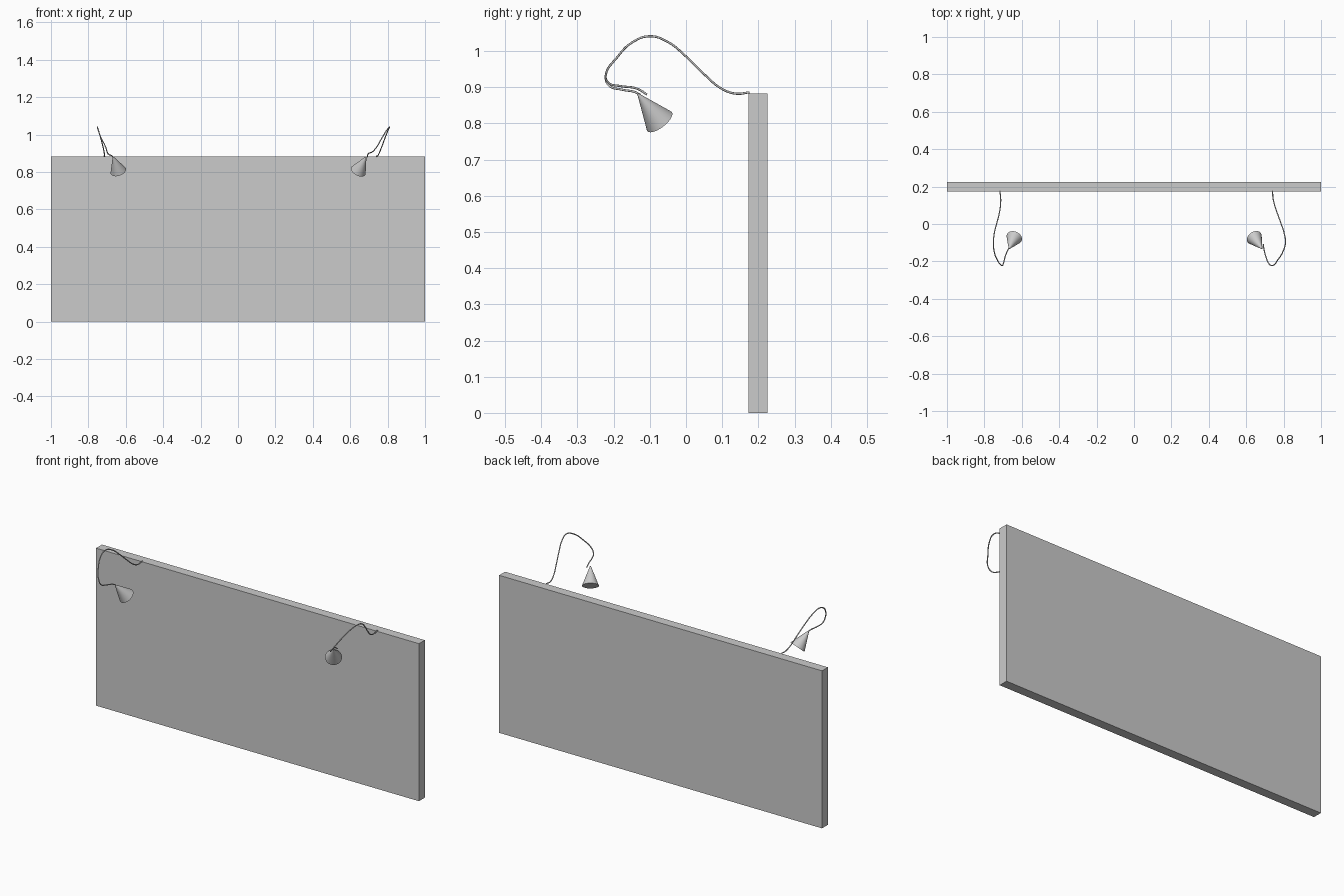
import bpy
from mathutils import Vector

if "Cube" in bpy.data.objects:
    bpy.data.objects.remove(bpy.data.objects["Cube"])


def board(name, lo, hi):
    lo, hi = Vector(lo), Vector(hi)
    bpy.ops.mesh.primitive_cube_add(size=1, location=(lo + hi) / 2)
    ob = bpy.context.object
    ob.name = name
    ob.scale = hi - lo
    bpy.ops.object.transform_apply(location=False, rotation=False, scale=True)


def shade(name, apex, base, radius):
    # cone whose tip sits at apex and whose mouth is centred on base
    apex, base = Vector(apex), Vector(base)
    axis = apex - base
    bpy.ops.mesh.primitive_cone_add(vertices=32, radius1=radius, radius2=0.002,
                                    depth=axis.length, location=(apex + base) / 2)
    ob = bpy.context.object
    ob.name = name
    ob.rotation_euler = axis.to_track_quat('Z', 'Y').to_euler()
    bpy.ops.object.shade_smooth_by_angle()


def arm(name, points, radius=0.003):
    cu = bpy.data.curves.new(name, 'CURVE')
    cu.dimensions = '3D'
    cu.bevel_depth = radius
    cu.bevel_resolution = 2
    cu.use_fill_caps = True
    cu.resolution_u = 6
    sp = cu.splines.new('BEZIER')
    sp.bezier_points.add(len(points) - 1)
    for bp, co in zip(sp.bezier_points, points):
        bp.co = co
        bp.handle_left_type = bp.handle_right_type = 'AUTO'
    ob = bpy.data.objects.new(name, cu)
    bpy.context.collection.objects.link(ob)


# Sign panel
board("panel", (-1, 0.173, 0), (1, 0.225, 0.882))

# Shared side profile (y, z) of the bent arms, from panel to the front bend
profile = [(0.175, 0.886), (0.14, 0.882), (0.10, 0.895), (0.05, 0.936), (0.0, 0.985),
           (-0.05, 1.025), (-0.10, 1.041), (-0.15, 1.023), (-0.19, 0.983), (-0.222, 0.932)]
left_x = [-0.717, -0.713, -0.714, -0.722, -0.735, -0.747, -0.752, -0.747, -0.732, -0.707]
right_x = [0.741, 0.743, 0.752, 0.769, 0.787, 0.803, 0.810, 0.795, 0.770, 0.740]
left_end = [(-0.699, -0.213, 0.905), (-0.689, -0.175, 0.893), (-0.676, -0.142, 0.887),
            (-0.668, -0.128, 0.880)]
right_end = [(0.722, -0.213, 0.911), (0.707, -0.180, 0.903), (0.695, -0.135, 0.896),
             (0.691, -0.108, 0.880)]

# Lamp arms
for name, xs, end in (("left_arm", left_x, left_end), ("right_arm", right_x, right_end)):
    arm(name, [(x, y, z) for x, (y, z) in zip(xs, profile)] + end)

# Lamp shades aimed at the panel
shade("left_shade", (-0.668, -0.133, 0.882), (-0.640, -0.073, 0.805), 0.043)
shade("right_shade", (0.685, -0.133, 0.882), (0.643, -0.073, 0.805), 0.043)
